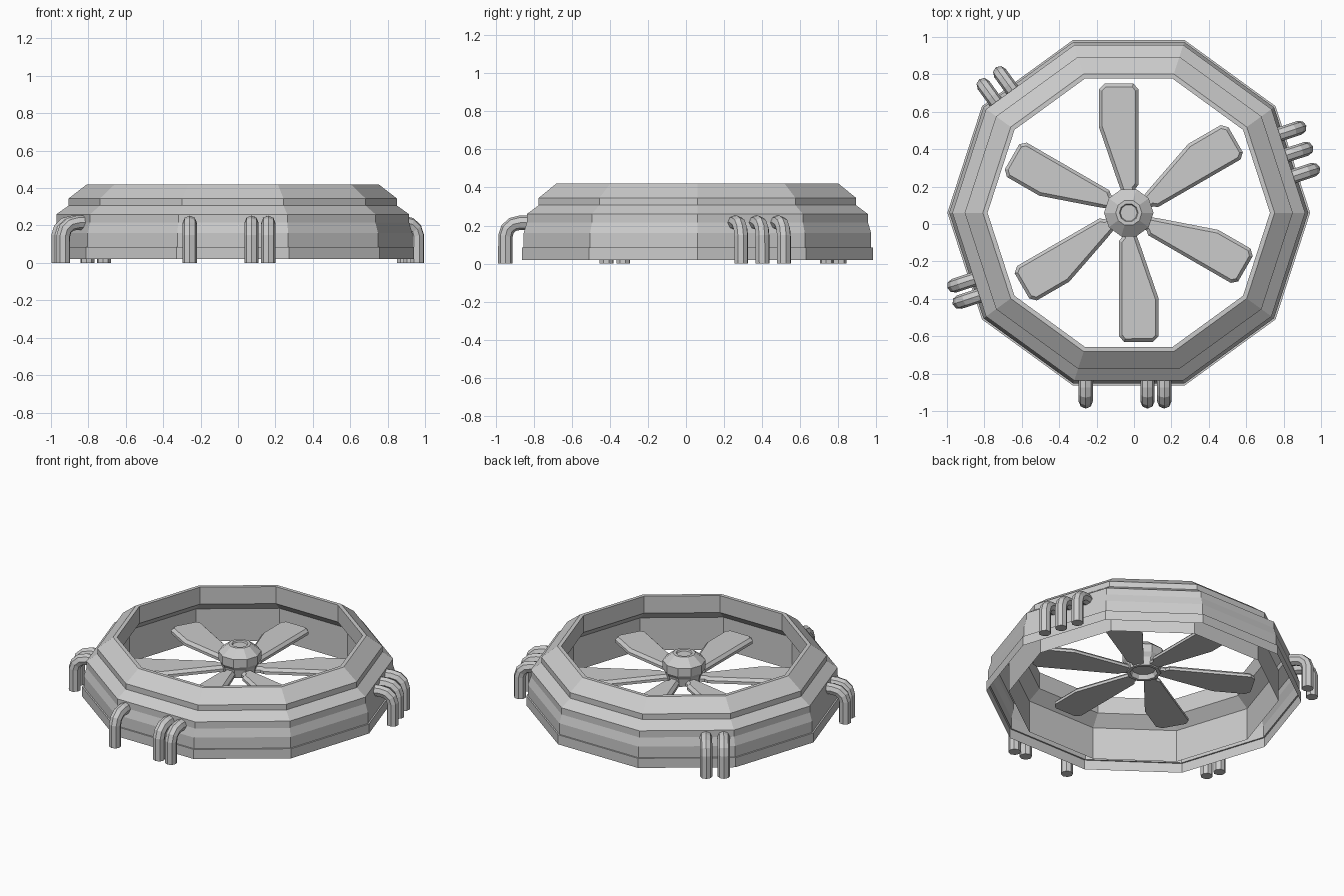
import bpy, bmesh
from math import sin, cos, pi, radians
from mathutils import Matrix, Vector

if "Cube" in bpy.data.objects:
    bpy.data.objects.remove(bpy.data.objects["Cube"])

CX, CY = -0.028, 0.06  # fan axis


def finish(name, bm):
    bmesh.ops.recalc_face_normals(bm, faces=bm.faces)
    me = bpy.data.meshes.new(name)
    bm.to_mesh(me)
    bm.free()
    ob = bpy.data.objects.new(name, me)
    bpy.context.collection.objects.link(ob)
    return ob


def lathe(name, profile, sides, caps):
    """Spin a (radius, z) profile around the fan axis."""
    bm = bmesh.new()
    rings = [[bm.verts.new((CX + r * cos(2 * pi * i / sides),
                            CY + r * sin(2 * pi * i / sides), z))
              for i in range(sides)] for r, z in profile]
    if caps:
        bm.faces.new(rings[0])
        bm.faces.new(rings[-1])
    for a, b in zip(rings, rings[1:]):
        for i in range(sides):
            j = (i + 1) % sides
            bm.faces.new((a[i], a[j], b[j], b[i]))
    return finish(name, bm)


# Ten-sided stepped housing: a hollow shell, open underneath
lathe("housing_ring", [
    (0.97, 0.02), (0.97, 0.085), (0.96, 0.085), (0.96, 0.16), (0.943, 0.215),
    (0.943, 0.26), (0.877, 0.307), (0.877, 0.345), (0.78, 0.42), (0.755, 0.42),
    (0.755, 0.305), (0.83, 0.24), (0.83, 0.02)], 10, False)

# Hub with a small raised cap and recessed underside
lathe("fan_hub", [
    (0.075, 0.215), (0.085, 0.185), (0.105, 0.185), (0.115, 0.24), (0.132, 0.265),
    (0.132, 0.32), (0.07, 0.37), (0.05, 0.37), (0.045, 0.36)], 10, True)

# Blades: (radial, tangential) outline, top face inset for the bevelled edge
OUTLINE = [(0.09, -0.035), (0.13, -0.035), (0.15, -0.052), (0.66, -0.052), (0.69, -0.025),
           (0.69, 0.13), (0.66, 0.16), (0.46, 0.16), (0.17, 0.06), (0.09, 0.03)]
for k in range(6):
    bm = bmesh.new()
    base = bm.faces.new([bm.verts.new((u, t, 0.193)) for u, t in OUTLINE])
    ext = bmesh.ops.extrude_face_region(bm, geom=[base])
    bmesh.ops.translate(bm, vec=(0, 0, 0.018),
                        verts=[g for g in ext["geom"] if isinstance(g, bmesh.types.BMVert)])
    top = [g for g in ext["geom"] if isinstance(g, bmesh.types.BMFace)]
    bmesh.ops.inset_region(bm, faces=top, thickness=0.018, depth=0.0)
    bmesh.ops.translate(bm, vec=(0, 0, 0.018), verts=top[0].verts)
    bm.transform(Matrix.Translation((CX, CY, 0)) @ Matrix.Rotation(radians(30 + 60 * k), 4, 'Z'))
    finish(f"fan_blade_{k + 1}", bm)

# Bent pipes: face direction -> offsets along that face
GROUPS = {18: (-0.086, 0.032, 0.150), 126: (0.118, 0.227),
          198: (0.082, 0.174), 270: (-0.23, 0.10, 0.19)}
PATH = [(0.88, 0.215), (0.93, 0.215), (0.97, 0.206), (0.998, 0.181), (1.009, 0.145),
        (1.009, 0.0)]
for ang, offsets in GROUPS.items():
    n = Vector((cos(radians(ang)), sin(radians(ang)), 0))
    t = Vector((-n.y, n.x, 0))
    for i, off in enumerate(offsets):
        cu = bpy.data.curves.new("pipe", 'CURVE')
        cu.dimensions = '3D'
        cu.bevel_depth = 0.038
        cu.bevel_resolution = 2
        cu.use_fill_caps = True
        sp = cu.splines.new('POLY')
        sp.points.add(len(PATH) - 1)
        sp.use_smooth = False
        for p, (d, z) in zip(sp.points, PATH):
            p.co = (*(Vector((CX, CY, z)) + n * d + t * off), 1)
        ob = bpy.data.objects.new(f"pipe_{ang}_{i + 1}", cu)
        bpy.context.collection.objects.link(ob)
